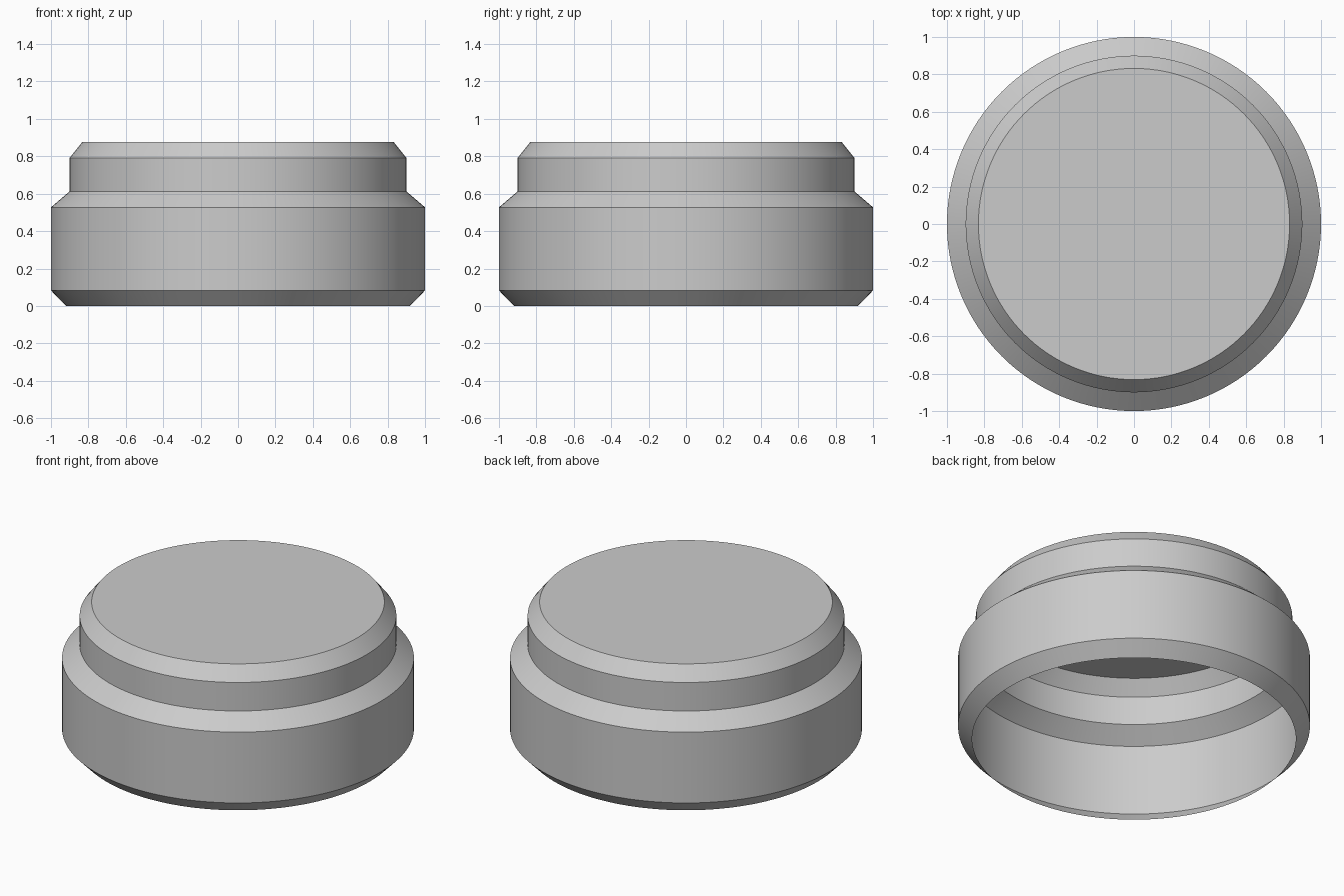
import bpy
import bmesh
from math import cos, sin, tau, radians

cube = bpy.data.objects.get("Cube")
if cube:
    bpy.data.objects.remove(cube, do_unlink=True)

SEGMENTS = 128

# Plain grey material
grey = bpy.data.materials.new("light grey")
grey.use_nodes = True
colour = (0.6, 0.6, 0.6, 1)
grey.diffuse_color = colour
grey.node_tree.nodes["Principled BSDF"].inputs["Base Color"].default_value = colour

# Profile (radius, height): lower bevel, wall, shoulder, neck, top bevel
profile = [(0.92, 0), (1, 0.083), (1, 0.527), (0.9, 0.613), (0.9, 0.792), (0.832, 0.877)]

# Thin stepped cap, open underneath
bm = bmesh.new()
rings = []
for radius, height in profile:
    angles = [tau * i / SEGMENTS for i in range(SEGMENTS)]
    rings.append([bm.verts.new((radius * cos(a), radius * sin(a), height)) for a in angles])

for low, high in zip(rings, rings[1:]):
    for i in range(SEGMENTS):
        j = (i + 1) % SEGMENTS
        bm.faces.new((low[i], low[j], high[j], high[i]))

# Flat lid
bm.faces.new(rings[-1])

mesh = bpy.data.meshes.new("cap_shell")
bm.to_mesh(mesh)
bm.free()
mesh.materials.append(grey)
cap = bpy.data.objects.new("cap_shell", mesh)
bpy.context.collection.objects.link(cap)

# Smooth sides with crisp rims
bpy.ops.object.select_all(action="DESELECT")
cap.select_set(True)
bpy.context.view_layer.objects.active = cap
bpy.ops.object.shade_smooth_by_angle(angle=radians(30))
